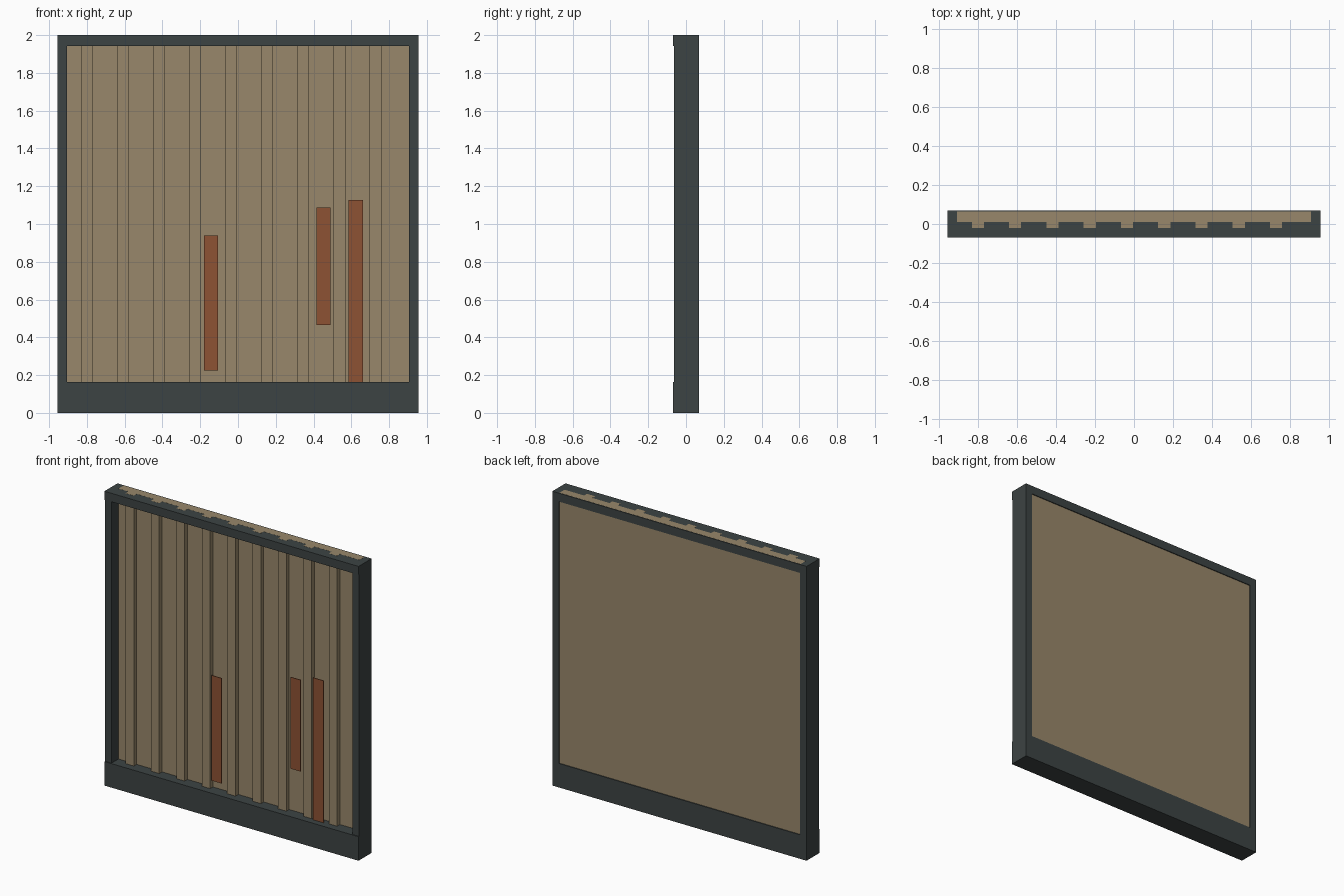
import bpy, bmesh

if "Cube" in bpy.data.objects:
    bpy.data.objects.remove(bpy.data.objects["Cube"])

def material(name, rgb):
    m = bpy.data.materials.new(name)
    m.diffuse_color = (*rgb, 1.0)
    m.use_nodes = True
    m.node_tree.nodes["Principled BSDF"].inputs["Base Color"].default_value = m.diffuse_color
    return m

DARK = material("dark grey steel", (0.046, 0.057, 0.057))
TAN = material("tan sheet", (0.315, 0.245, 0.145))
RUST = material("rust", (0.27, 0.085, 0.033))

def finish(name, bm, mat):
    bmesh.ops.recalc_face_normals(bm, faces=bm.faces)
    me = bpy.data.meshes.new(name)
    bm.to_mesh(me)
    bm.free()
    me.materials.append(mat)
    ob = bpy.data.objects.new(name, me)
    bpy.context.collection.objects.link(ob)
    return ob

def box(name, x, y, z, mat):
    bm = bmesh.new()
    bmesh.ops.create_cube(bm, size=1)
    for v in bm.verts:
        v.co = [(a + b) / 2 + c * (b - a) for (a, b), c in zip((x, y, z), v.co)]
    return finish(name, bm, mat)

# Frame: full-width rails and slightly shallower side posts between them
box("bottom_rail", (-0.955, 0.955), (-0.07, 0.07), (0, 0.163), DARK)
box("top_rail", (-0.955, 0.955), (-0.07, 0.07), (1.942, 1.9995), DARK)
for side, s in (("left", -1), ("right", 1)):
    xs = sorted((s * 0.955, s * 0.906))
    box(side + "_post", xs, (-0.064, 0.07), (0.163, 1.942), DARK)

# Ribbed panel: one stepped profile extruded upward, flat at the back
BACK, VALLEY, RIB = 0.064, 0.01, -0.02
profile = [(-0.906, BACK), (-0.906, VALLEY)]
for i in range(9):
    c = -0.80 + 0.191 * i
    profile += [(c - 0.031, VALLEY), (c - 0.031, RIB), (c + 0.031, RIB), (c + 0.031, VALLEY)]
profile += [(0.906, VALLEY), (0.906, BACK)]
bm = bmesh.new()
base = bm.faces.new([bm.verts.new((x, y, 0.15)) for x, y in profile])
top = bmesh.ops.extrude_face_region(bm, geom=[base])["geom"]
for v in top:
    if isinstance(v, bmesh.types.BMVert):
        v.co.z = 2.0
finish("ribbed_panel", bm, TAN)

# Thin rust streak plates standing just proud of the ribs
for i, (x, z0, z1) in enumerate([(-0.143, 0.225, 0.94), (0.453, 0.465, 1.087), (0.623, 0.163, 1.128)]):
    box(f"rust_streak_{i + 1}", (x - 0.038, x + 0.038), (-0.028, -0.023), (z0, z1), RUST)
